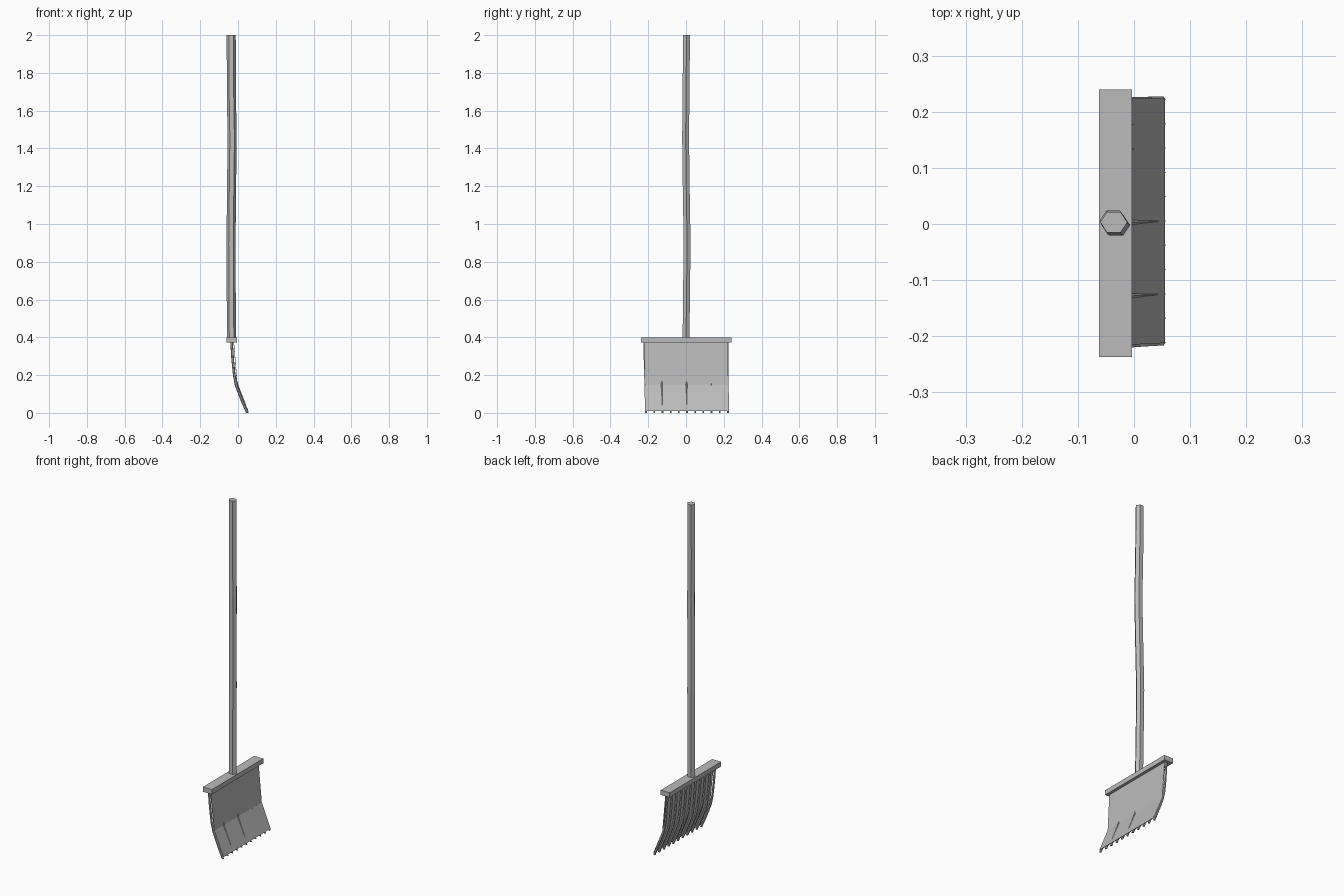
import bpy
import bmesh
import math
import random

random.seed(4)

cube = bpy.data.objects.get("Cube")
if cube:
    bpy.data.objects.remove(cube, do_unlink=True)

grey = bpy.data.materials.new("plain_grey")
grey.use_nodes = True
grey.diffuse_color = (0.5, 0.5, 0.5, 1)
grey.node_tree.nodes["Principled BSDF"].inputs["Base Color"].default_value = (0.5, 0.5, 0.5, 1)


def finish(name, bm):
    bmesh.ops.recalc_face_normals(bm, faces=bm.faces)
    mesh = bpy.data.meshes.new(name)
    bm.to_mesh(mesh)
    bm.free()
    mesh.materials.append(grey)
    obj = bpy.data.objects.new(name, mesh)
    bpy.context.collection.objects.link(obj)
    return obj


def tube(name, path, rx, ry, sides):
    """Capped tube with level rings along a list of centres."""
    bm = bmesh.new()
    rings = []
    for x, y, z in path:
        angles = [math.tau * i / sides for i in range(sides)]
        rings.append([bm.verts.new((x + rx * math.cos(a), y + ry * math.sin(a), z)) for a in angles])
    for low, high in zip(rings, rings[1:]):
        for i in range(sides):
            j = (i + 1) % sides
            bm.faces.new((low[i], low[j], high[j], high[i]))
    bm.faces.new(rings[0])
    bm.faces.new(rings[-1])
    return finish(name, bm)


# Slightly crooked six-sided wooden handle
handle_path = [(-0.034, 0.0, 0.385), (-0.036, 0.003, 0.65), (-0.037, 0.006, 0.9),
               (-0.034, 0.001, 1.2), (-0.031, -0.002, 1.45), (-0.035, 0.0, 1.7),
               (-0.036, 0.003, 2.0)]
tube("handle", handle_path, 0.024, 0.021, 6)

# Crossbar holding the top of the blade
bm = bmesh.new()
bmesh.ops.create_cube(bm, size=1)
bmesh.ops.scale(bm, vec=(0.058, 0.477, 0.028), verts=bm.verts)
bmesh.ops.translate(bm, vec=(-0.033, 0.0015, 0.386), verts=bm.verts)
finish("crossbar", bm)

# Bent blade sheet: (x, z, right edge, left edge)
bm = bmesh.new()
rows = []
for x, z, y0, y1 in [(-0.023, 0.38, -0.224, 0.221), (-0.004, 0.15, -0.215, 0.224),
                     (0.054, 0.01, -0.212, 0.224)]:
    rows.append([bm.verts.new((x, y, z)) for y in (y0, y1)])
for a, b in zip(rows, rows[1:]):
    bm.faces.new((a[0], a[1], b[1], b[0]))
sheet = finish("blade_sheet", bm)
solid = sheet.modifiers.new("thickness", "SOLIDIFY")
solid.thickness = 0.003
solid.offset = 0

# Curved slats behind the sheet, each a little uneven
profile = [(-0.034, 0.375), (-0.028, 0.28), (-0.02, 0.2), (-0.008, 0.145),
           (0.009, 0.1), (0.029, 0.05), (0.0495, 0.007)]
slats = 11
for i in range(slats):
    t = i / (slats - 1)
    edge = i in (0, slats - 1)
    y_low, y_top = -0.211 + 0.433 * t, -0.221 + 0.44 * t
    push = 0.004 if i in (2, 5) else random.uniform(-0.002, 0.001)
    path = []
    for x, z in reversed(profile):
        y = y_low + (y_top - y_low) * z / 0.375
        path.append((x + push * (0.02 < z < 0.16), y, z))
    tube(f"blade_slat_{i + 1}", path, 0.007, 0.006 if edge else 0.005, 6)

# Level the lowest edge with the ground
bpy.context.view_layer.update()
lowest = min(v.co.z for o in bpy.context.collection.objects if o.type == "MESH" and o.name.startswith("blade")
             for v in o.data.vertices)
for o in bpy.context.collection.objects:
    if o.name.startswith("blade_slat"):
        for v in o.data.vertices:
            if v.co.z < lowest + 0.001:
                v.co.z = 0.0
